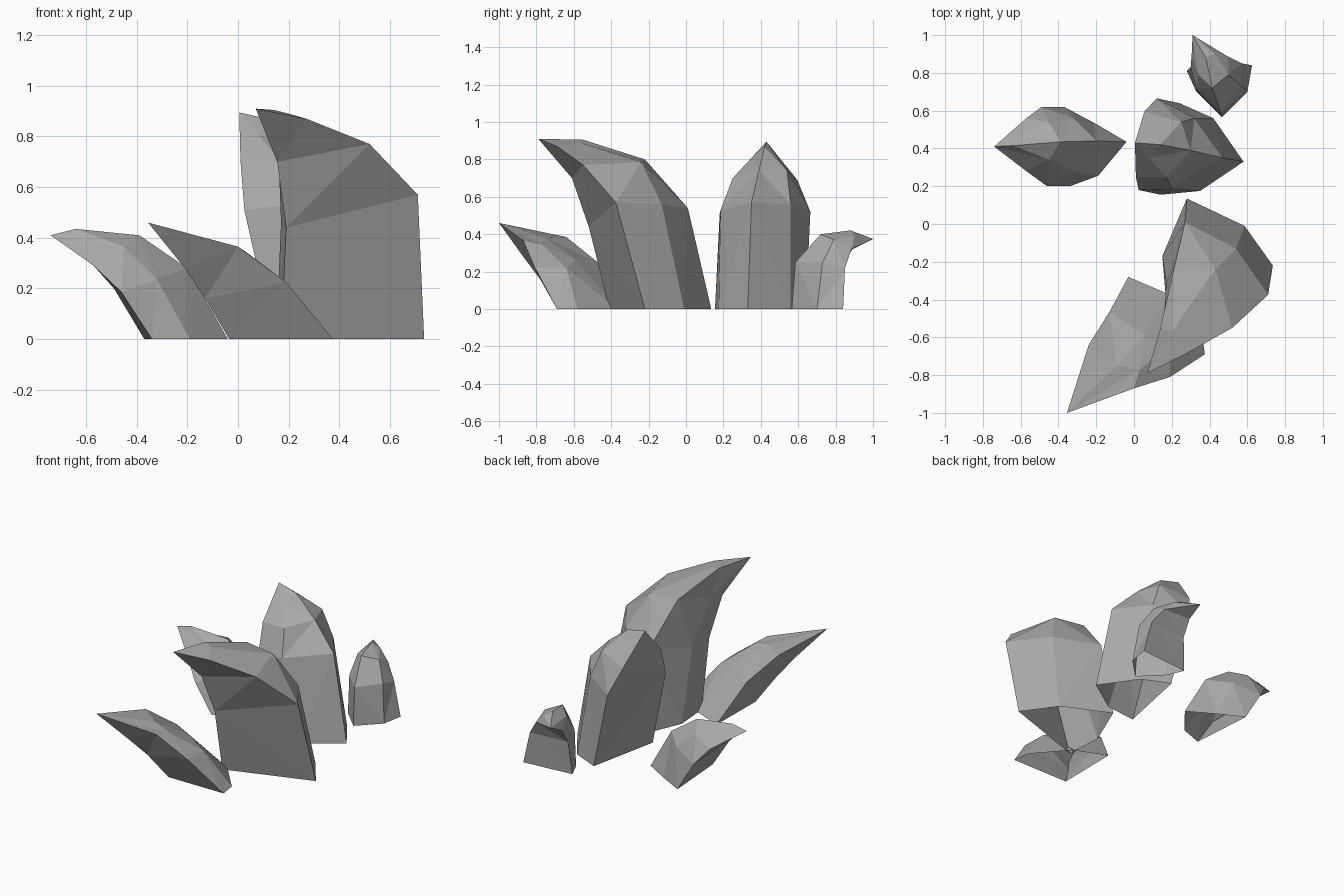
import bpy
import bmesh
from mathutils import Vector

# Remove the default cube only
default_cube = bpy.data.objects.get("Cube")
if default_cube:
    bpy.data.objects.remove(default_cube, do_unlink=True)

UNIT = 0.01          # rail coordinates are written in hundredths
TAPER = 0.55         # where the last ring sits between a rail's end and the tip


def make_material(name, colour):
    material = bpy.data.materials.new(name)
    material.use_nodes = True
    material.diffuse_color = colour
    shader = material.node_tree.nodes["Principled BSDF"]
    shader.inputs["Base Color"].default_value = colour
    shader.inputs["Roughness"].default_value = 0.9
    return material


stone_grey = make_material("stone grey", (0.4, 0.4, 0.4, 1.0))


def full_rail(points, tip):
    """Scale a rail and add its last ring point towards the tip if missing."""
    rail = [Vector(point) * UNIT for point in points]
    if len(rail) == 3:
        rail.append(rail[-1].lerp(tip, TAPER))
    return rail


def make_spike(name, tip, *rails):
    """Loft a curved, open-based spike across its rails and close it at the tip."""
    tip = Vector(tip) * UNIT
    mesh_edit = bmesh.new()
    columns = [
        [mesh_edit.verts.new(point) for point in full_rail(rail, tip)]
        for rail in rails
    ]
    tip_vertex = mesh_edit.verts.new(tip)

    # Join each rail to its neighbour
    for index, column in enumerate(columns):
        neighbour = columns[(index + 1) % len(columns)]
        for low in range(len(column) - 1):
            mesh_edit.faces.new((column[low], neighbour[low],
                                 neighbour[low + 1], column[low + 1]))
        mesh_edit.faces.new((column[-1], neighbour[-1], tip_vertex))

    # Fold the twisted quads into flat facets, all facing outwards
    bmesh.ops.triangulate(mesh_edit, faces=mesh_edit.faces[:],
                          quad_method='SHORT_EDGE')
    bmesh.ops.recalc_face_normals(mesh_edit, faces=mesh_edit.faces[:])

    mesh = bpy.data.meshes.new(name)
    mesh_edit.to_mesh(mesh)
    mesh_edit.free()
    mesh.materials.append(stone_grey)
    spike = bpy.data.objects.new(name, mesh)
    bpy.context.collection.objects.link(spike)
    return spike


# Tall spike leaning to the front
make_spike(
    "large_front_spike", (7, -79, 91),
    [(73.5, -22, 0), (71, -37.5, 57), (52, -55, 77), (27, -69, 87)],
    [(58.5, -1, 0), (54, -13, 56), (43, -24, 78.5), (20, -57, 89)],
    [(28, 13.5, 0), (27, 1, 54), (21.5, -22, 80), (14, -55, 90.5)],
    [(15, -17, 0), (17, -31, 46), (16, -49, 73)],
    [(17, -41, 0), (19, -52, 44), (15.5, -61, 70)],
)

# Tall upright spike at the back
make_spike(
    "upright_back_spike", (0.5, 43, 89.5),
    [(58, 33, 0), (47, 35, 57), (30, 39, 74), (14, 42, 86.5)],
    [(42, 56, 0), (32, 56, 56), (25, 54, 74), (12, 47, 83.5)],
    [(24, 64, 0), (12, 66.5, 52), (5.5, 59.5, 69)],
    [(14, 15.5, 0), (2.5, 18, 51), (1, 25, 70)],
    [(35, 17.5, 0), (20, 18.5, 53), (17, 25, 70)],
)

# Low spike leaning to the side
make_spike(
    "side_spike", (-74, 41, 41),
    [(-4, 43.5, 0), (-20, 44, 28), (-39, 43.5, 41), (-64, 41.5, 43.5)],
    [(-21, 53.5, 0), (-32, 56, 25), (-45, 54, 36)],
    [(-37, 62, 0), (-49, 62, 20), (-57, 56, 30)],
    [(-34, 20, 0), (-46, 20, 18.5), (-57, 28, 29)],
    [(-19, 25.5, 0), (-32, 28, 23.5), (-45, 34, 36.5)],
)

# Low spike reaching far forward
make_spike(
    "low_front_spike", (-35.5, -100, 46),
    [(37.5, -69, 0), (19, -81, 22.5), (0, -87, 36.5)],
    [(36, -58, 0), (19, -64, 22), (3, -77, 34.5)],
    [(18, -37, 0), (5.5, -59, 26.5), (-9, -75, 38)],
    [(-3, -28, 0), (-13, -46.5, 24.5), (-24, -64, 38.5)],
    [(-3.5, -69, 0), (-13, -78, 16), (-21, -87, 28)],
)

# Small spike leaning to the back
make_spike(
    "small_back_spike", (31, 100, 37.5),
    [(46.5, 56.5, 0), (46, 58.5, 25), (41.5, 72, 40), (38, 88, 42)],
    [(60, 70, 0), (57, 73, 25), (50, 79, 37), (43, 90, 39)],
    [(62.5, 84, 0), (57, 85, 22), (50, 88.5, 32)],
    [(28, 81, 0), (30, 83, 22), (30.5, 89, 32)],
    [(33, 70, 0), (33, 71.5, 25), (34, 79, 37)],
)
